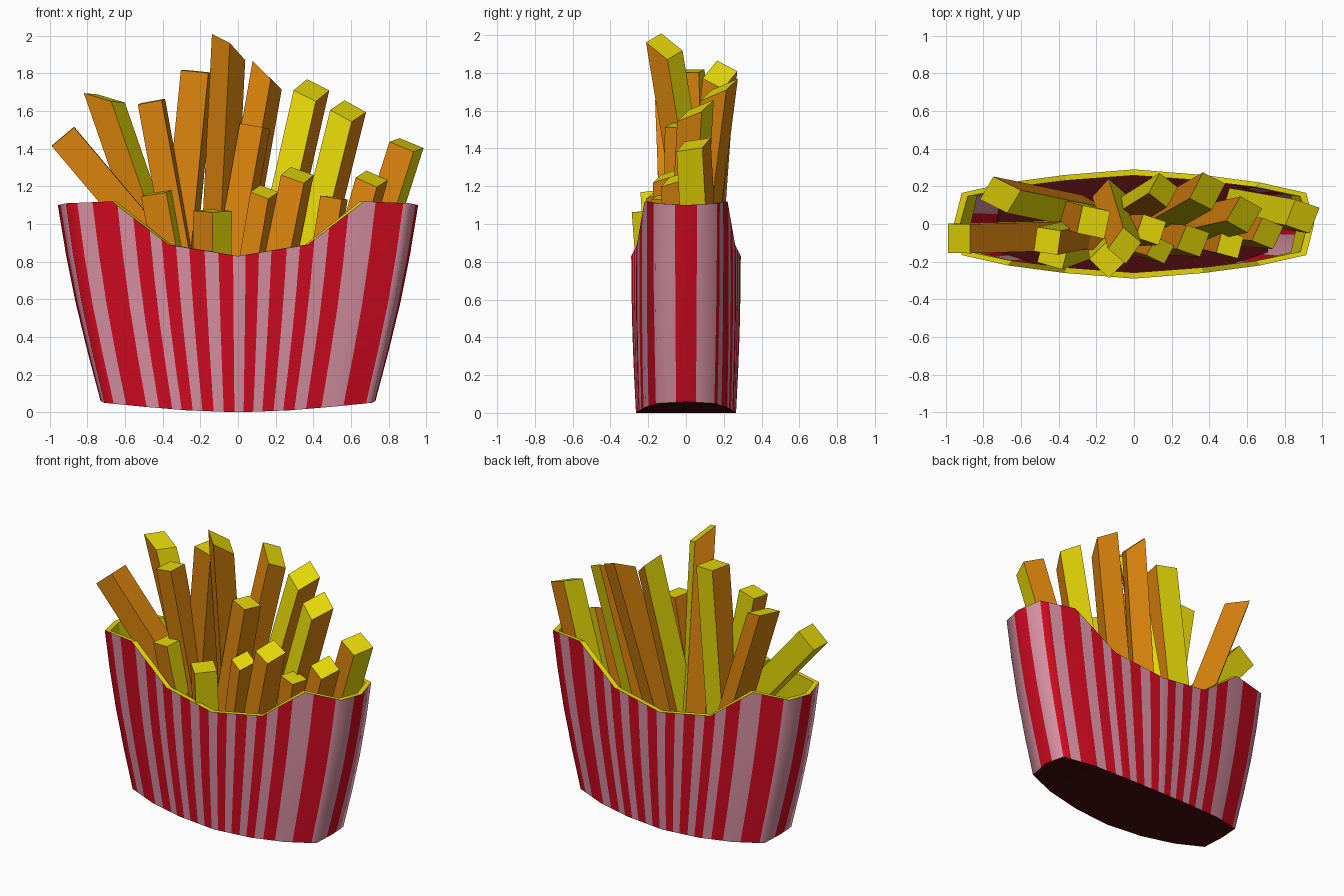
import bpy, math
from mathutils import Vector

if "Cube" in bpy.data.objects:
    bpy.data.objects.remove(bpy.data.objects["Cube"])


def material(name, rgb):
    m = bpy.data.materials.new(name)
    m.diffuse_color = (*rgb, 1)
    m.use_nodes = True
    m.node_tree.nodes["Principled BSDF"].inputs["Base Color"].default_value = m.diffuse_color
    return m


RED = material("red", (0.62, 0.003, 0.015))
PINK = material("pale pink", (0.66, 0.27, 0.35))
YELLOW = material("potato yellow", (0.78, 0.68, 0.002))
ORANGE = material("fried orange", (0.72, 0.235, 0.004))
MAROON = material("dark maroon", (0.06, 0.003, 0.004))


def build(name, verts, faces, mats, slots=None, smooth=False):
    me = bpy.data.meshes.new(name)
    me.from_pydata([tuple(v) for v in verts], [], faces)
    for m in mats:
        me.materials.append(m)
    for i, p in enumerate(me.polygons):
        p.material_index = slots[i] if slots else 0
        p.use_smooth = smooth
    me.update()
    ob = bpy.data.objects.new(name, me)
    bpy.context.collection.objects.link(ob)
    return ob


# Quarter outline of the carton, front centre to right end
BASE = [(0, -.265, 0), (.27, -.25, .01), (.51, -.215, .03), (.71, -.15, .05), (.73, 0, .06)]
RIM = [(0, -.29, .83), (.37, -.26, .89), (.67, -.22, 1.12), (.915, -.165, 1.11), (.957, 0, 1.10)]


def quarter(pts, t):
    i = min(int(t), 3)
    return Vector(pts[i]).lerp(Vector(pts[i + 1]), t - i)


def outline(pts, s):
    """Point on the full mirrored outline, s runs 0 to 16."""
    s %= 16
    q = int(s // 4)
    t = s - 4 * q
    p = quarter(pts, t if q in (0, 2) else 4 - t)
    return Vector((p.x if q < 2 else -p.x, p.y if q in (0, 3) else -p.y, p.z))


def wall(s, f, kx=1.0, ky=1.0):
    p = outline(BASE, s).lerp(outline(RIM, s), f)
    bulge = 1 + 0.022 * math.sin(math.pi * f)
    return Vector((p.x * bulge * kx, p.y * bulge * ky, p.z))


# Striped carton wall; the stripe pattern repeats after half a turn
right_red = [(.11, .30), (.48, .70), (.89, 1.12), (1.38, 1.72), (2.25, 2.85), (3.65, 4)]
left_red = [(.07, .28), (.48, .70), (.89, 1.12), (1.33, 1.62), (1.9, 2.42), (2.75, 3), (3.65, 4)]
reds = right_red + [(8 - b, 8 - a) for a, b in left_red]
reds += [(a + 8, b + 8) for a, b in reds]
cols = sorted({round(v, 3) for r in reds for v in r} | {float(i) for i in range(16)})
cols = [c for c in cols if c < 16]
n, LEVELS = len(cols), 4
verts = [wall(s, j / LEVELS) for j in range(LEVELS + 1) for s in cols]
faces, slots = [], []
for j in range(LEVELS):
    for i in range(n):
        k = (i + 1) % n
        mid = (cols[i] + (cols[k] or 16)) / 2
        faces.append((j * n + i, j * n + k, (j + 1) * n + k, (j + 1) * n + i))
        slots.append(0 if any(a < mid < b for a, b in reds) else 1)
build("carton_wall", verts, faces, [RED, PINK], slots, True)

# Yellow rim with an inner lining
rows = [(1, 1, 1), (1, .965, .89), (.62, .975, .92)]
verts = [wall(s, *r) for r in rows for s in range(16)]
faces = [(j * 16 + i, j * 16 + (i + 1) % 16, (j + 1) * 16 + (i + 1) % 16, (j + 1) * 16 + i)
         for j in range(2) for i in range(16)]
build("carton_rim", verts, faces, [YELLOW])

# Curved floor, strips running front to back
verts = [outline(BASE, s) for s in range(16)]
faces = []
for s in range(-4, 4):
    strip = [s % 16, (8 - s) % 16, (7 - s) % 16, (s + 1) % 16]
    faces.append(tuple(dict.fromkeys(strip)))
build("carton_floor", verts, faces, [MAROON])


# Fries: square sticks with yellow ends; sides = colours of front, right, back, left
def fry(name, foot, top, yaw, sides, width=.14, sx=0.0, sy=0.0):
    base, top = Vector((*foot, .34)), Vector(top)
    axis = (top - base).normalized()
    a = math.radians(yaw)
    u = Vector((math.cos(a), math.sin(a), 0))
    u = (u - axis * u.dot(axis)).normalized()
    v = axis.cross(u)
    h = width / 2
    corners = [u * (x * h) + v * (y * h) for x, y in ((-1, -1), (1, -1), (1, 1), (-1, 1))]
    verts = [base + c for c in corners]
    verts += [top + c + axis * (sx * c.x + sy * c.y) for c in corners]
    faces = [(3, 2, 1, 0), (4, 5, 6, 7)] + [(i, (i + 1) % 4, (i + 1) % 4 + 4, i + 4) for i in range(4)]
    build(name, verts, faces, [YELLOW, ORANGE], [0, 0] + ["YO".index(c) for c in sides])


# Long fries fanned across the carton; sx, sy slant the cut end
fry("fry_far_left", (.02, -.05), (-.93, -.077, 1.465), 0, "OOYY", .155)
fry("fry_left", (-.25, .06), (-.71, .155, 1.67), -28, "OYOO", sx=-.7, sy=.2)
fry("fry_mid_left", (-.22, -.04), (-.46, -.09, 1.65), -8, "OOYO", .13)
fry("fry_centre_left", (-.36, .05), (-.215, .01, 1.81), -12, "OOYO", .15)
fry("fry_tallest", (-.13, .15), (-.05, -.115, 1.94), -42, "OOYO", .13, -.7, -.45)
fry("fry_centre_right", (-.1, .02), (.155, .18, 1.79), -30, "OOOY", .13, -.7, .1)
fry("fry_centre_medium", (-.12, -.04), (.09, -.03, 1.52), -18, "OOOO", .13)
fry("fry_mid_right", (.08, 0), (.39, .175, 1.71), -22, "YOOO", sy=.7)
fry("fry_right", (.27, -.02), (.585, .05, 1.6), -25, "YOYO", sy=.6)
fry("fry_far_right", (.55, .1), (.895, .04, 1.42), -18, "OYOY", .145, sy=.2)

# Short fries near the front
fry("fry_short_a", (-.28, -.1), (-.43, -.155, 1.165), -15, "OYOY")
fry("fry_short_b", (-.14, -.13), (-.135, -.185, 1.07), -45, "OYOY", .145)
fry("fry_short_c", (0, -.1), (.14, -.14, 1.17), -25, "OOYO", .11, sy=.4)
fry("fry_short_d", (.13, -.08), (.315, -.09, 1.26), -18, "OOYO", .135, sy=.4)
fry("fry_short_e", (.38, -.08), (.51, -.11, 1.14), -15, "OOYO", .12)
fry("fry_short_f", (.46, -.03), (.71, -.05, 1.24), -20, "OOYO", .13, sy=.4)
